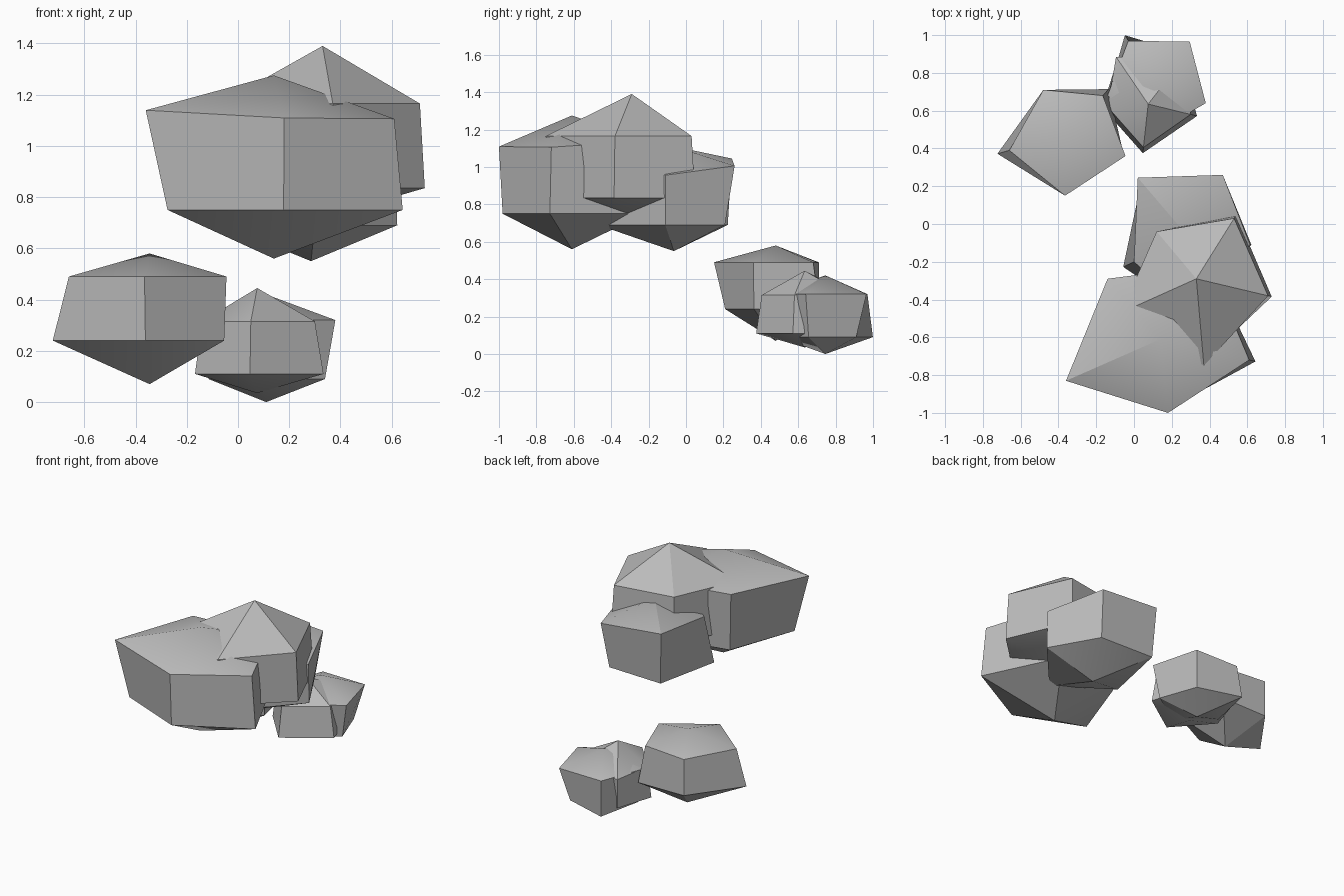
import bpy
import bmesh
import math
from mathutils import Vector

default = bpy.data.objects.get("Cube")
if default:
    bpy.data.objects.remove(default, do_unlink=True)

# Single stone colour
stone = bpy.data.materials.new("stone_grey")
grey = (0.5, 0.5, 0.5, 1)
stone.diffuse_color = grey
stone.use_nodes = True
shader = next(n for n in stone.node_tree.nodes if n.type == "BSDF_PRINCIPLED")
shader.inputs["Base Color"].default_value = grey


def boulder(name, centre, heights, outline, tapers, tilt=(0, 0)):
    """Five-sided drum with pointed ends.

    heights: bottom tip, lower ring, upper ring, top tip
    outline: upper ring corners, counter-clockwise from the front
    tapers:  how far each lower corner sits out compared with the upper one
    tilt:    slope of the upper ring along x and y
    """
    bottom, low, high, top = heights
    mid = Vector(centre)
    slope = Vector(tilt)
    bm = bmesh.new()
    upper, lower = [], []
    for corner, taper in zip(outline, tapers):
        offset = Vector(corner) - mid
        upper.append(bm.verts.new((*corner, high + offset.dot(slope))))
        lower.append(bm.verts.new((*(mid + offset * taper), low)))
    top_tip = bm.verts.new((*centre, top))
    bottom_tip = bm.verts.new((*centre, bottom))

    # Top fan, side wall and bottom fan
    count = len(upper)
    for i in range(count):
        j = (i + 1) % count
        bm.faces.new((upper[i], upper[j], top_tip))
        bm.faces.new((lower[i], lower[j], upper[j], upper[i]))
        bm.faces.new((lower[j], lower[i], bottom_tip))
    bmesh.ops.recalc_face_normals(bm, faces=bm.faces)

    mesh = bpy.data.meshes.new(name)
    bm.to_mesh(mesh)
    bm.free()
    mesh.materials.append(stone)
    obj = bpy.data.objects.new(name, mesh)
    bpy.context.collection.objects.link(obj)

    # Soft shading across the shallow ridges only
    bpy.ops.object.select_all(action="DESELECT")
    obj.select_set(True)
    bpy.context.view_layer.objects.active = obj
    bpy.ops.object.shade_smooth_by_angle(angle=math.radians(30))
    return obj


# Upper cluster of three large boulders
boulder("large_front_boulder", centre=(.14, -.61), heights=(.56, .75, 1.13, 1.275),
        outline=[(.18, -1), (.61, -.72), (.4, -.22), (-.14, -.29), (-.36, -.83)],
        tapers=(.95, 1.07, 1, .88, .83), tilt=(-.04, .05))

boulder("large_top_boulder", centre=(.33, -.29), heights=(.72, .835, 1.165, 1.39),
        outline=[(.37, -.75), (.71, -.38), (.53, .03), (.12, -.04), (-.07, -.47)],
        tapers=(.95, 1.05, 1.06, 1, 1))

boulder("large_back_boulder", centre=(.285, -.065), heights=(.55, .69, .99, 1.11),
        outline=[(.3, -.47), (.615, -.11), (.47, .26), (.02, .245), (0, -.2)],
        tapers=(1, 1.02, .84, .93, 1.2), tilt=(-.09, .1))

# Lower cluster of three small boulders
boulder("small_right_boulder", centre=(-.345, .48), heights=(.07, .24, .49, .58),
        outline=[(-.365, .15), (-.045, .36), (-.165, .68), (-.48, .71), (-.66, .39)],
        tapers=(.82, .97, 1.17, 1, 1.2))

boulder("small_back_boulder", centre=(.11, .745), heights=(0, .09, .32, .42),
        outline=[(.09, .47), (.38, .64), (.295, .965), (-.03, .97), (-.14, .68)],
        tapers=(.9, .85, .75, 1.13, .9))

boulder("small_front_boulder", centre=(.075, .635), heights=(.035, .11, .315, .445),
        outline=[(.05, .405), (.3, .58), (.25, .86), (-.095, .885), (-.14, .62)],
        tapers=(1.13, 1.15, .95, .95, 1.13))
